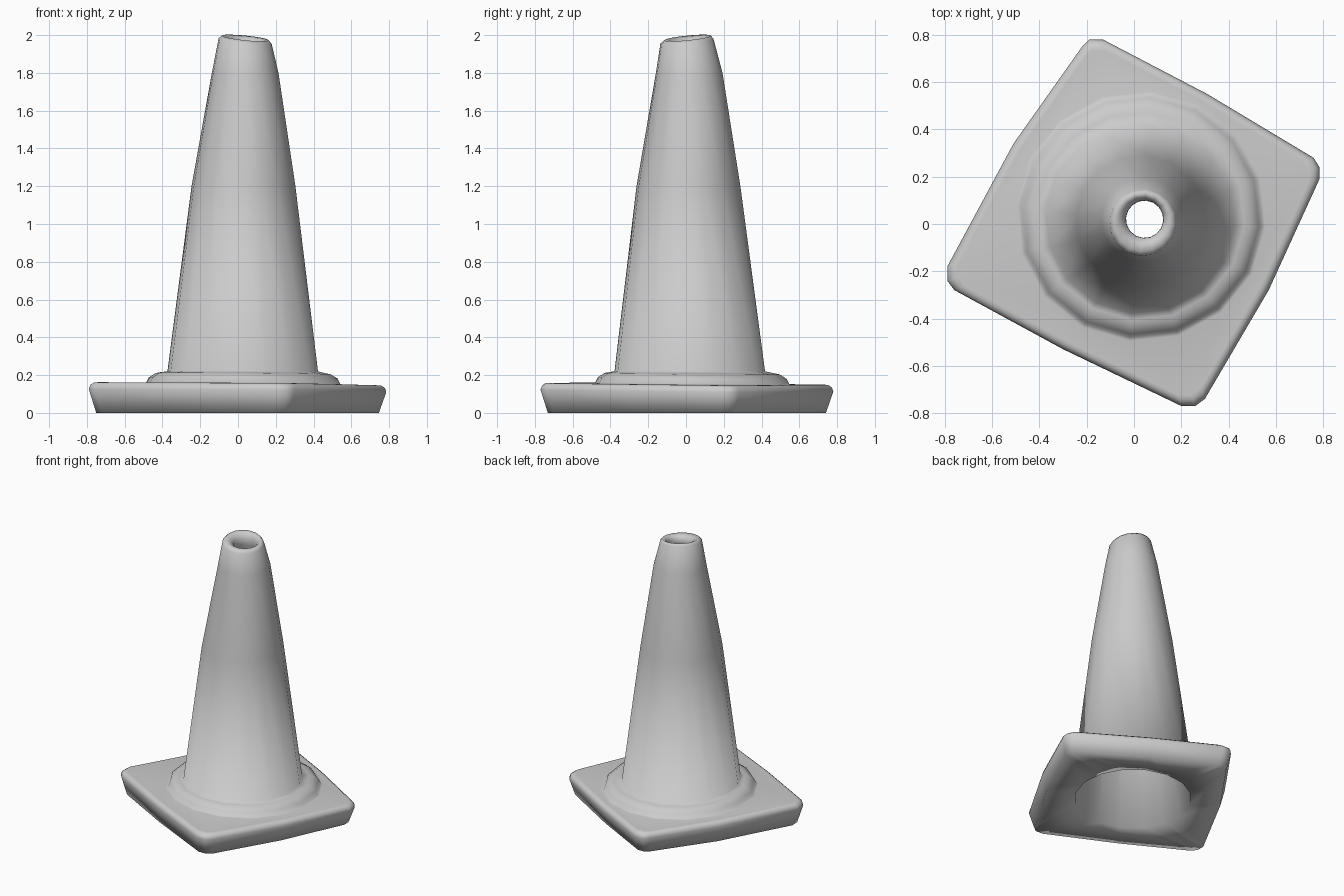
import bpy, bmesh, math

cube = bpy.data.objects.get("Cube")
if cube:
    bpy.data.objects.remove(cube, do_unlink=True)

grey = bpy.data.materials.new("plain grey")
grey.use_nodes = True
grey.diffuse_color = (0.6, 0.6, 0.6, 1)
grey.node_tree.nodes["Principled BSDF"].inputs["Base Color"].default_value = (0.6, 0.6, 0.6, 1)

SIDES = 16
TILT = 0.008
# slab outline, clockwise: two corner cuts, a corner and a mid-side point per side
OUTLINE = [(-0.22, 0.75), (-0.19, 0.78), (-0.13, 0.78), (0.31, 0.55),
           (0.76, 0.28), (0.785, 0.24), (0.785, 0.19), (0.57, -0.28),
           (0.30, -0.74), (0.26, -0.77), (0.20, -0.77), (-0.30, -0.53),
           (-0.76, -0.28), (-0.79, -0.24), (-0.79, -0.18), (-0.51, 0.34)]


def slab_loop(scale, z, tilt=TILT):
    return [(x * scale, y * scale, z - tilt * (x + y)) for x, y in OUTLINE]


def ring(radius, z, cx=0.025, cy=0.02, slant=0.0):
    """Round loop; slant lowers it towards +x and raises it towards +y."""
    loop = []
    for i in range(SIDES):
        a = math.radians(130) - math.tau * i / SIDES
        dx, dy = radius * math.cos(a), radius * math.sin(a)
        loop.append((cx + dx, cy + dy, z + slant * (dy - dx)))
    return loop


def collar_loop(radius, z):
    return [(x, y, h - TILT * (x + y)) for x, y, h in ring(radius, z, 0.028, 0.033)]


def loft(name, loops):
    """Closed shell: each loop joins the next, the last joins the first."""
    bm = bmesh.new()
    rows = [[bm.verts.new(p) for p in loop] for loop in loops]
    for a, b in zip(rows, rows[1:] + rows[:1]):
        for i in range(SIDES):
            j = (i + 1) % SIDES
            bm.faces.new((a[i], a[j], b[j], b[i])).smooth = True
    bmesh.ops.recalc_face_normals(bm, faces=bm.faces)
    mesh = bpy.data.meshes.new(name)
    bm.to_mesh(mesh)
    bm.free()
    mesh.materials.append(grey)
    obj = bpy.data.objects.new(name, mesh)
    bpy.context.collection.objects.link(obj)


# Square base slab with bevelled top edge, flat underneath
slab = [
    slab_loop(0.95, 0, 0),
    slab_loop(1.0, 0.118),
    slab_loop(0.99, 0.14),
    slab_loop(0.965, 0.153),
    slab_loop(0.94, 0.154),
]

# Raised round collar
collar = [
    collar_loop(0.53, 0.154),
    collar_loop(0.515, 0.158),
    collar_loop(0.502, 0.185),
    collar_loop(0.465, 0.208),
    collar_loop(0.44, 0.213),
]

# Outside of the tapering cone
outer_wall = [
    ring(0.40, 0.22),
    ring(0.276, 1.2, 0.029, 0.013),
    ring(0.177, 1.8, 0.038, 0.017),
]

# Slanted rim sloping into the top hole
rim = [
    ring(0.141, 1.968, 0.038, 0.005, 0.10),
    ring(0.125, 1.985, 0.039, 0.008, 0.10),
    ring(0.10, 1.978, 0.041, 0.014, 0.08),
    ring(0.08, 1.955, 0.045, 0.02, 0.05),
    ring(0.079, 1.91, 0.045, 0.02),
]

# Inside of the cone, open at the bottom
inner_wall = [
    ring(0.147, 1.77, 0.038, 0.017),
    ring(0.25, 1.2, 0.029, 0.013),
    ring(0.393, 0),
]

loft("hollow_cone_with_base", slab + collar + outer_wall + rim + inner_wall)
